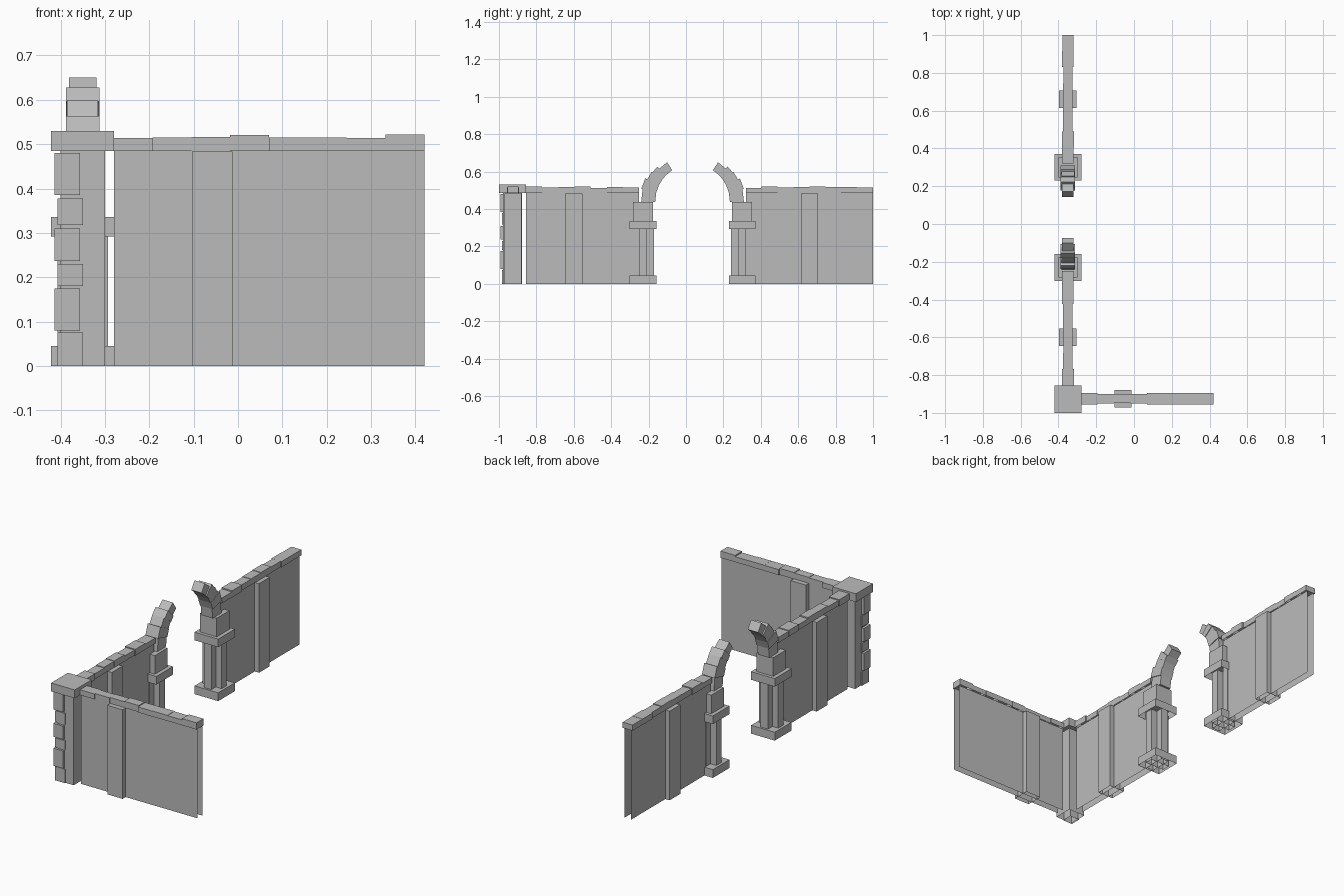
import bpy, bmesh, math, random

old = bpy.data.objects.get("Cube")
if old:
    bpy.data.objects.remove(old)

random.seed(4)
CX, CY = -0.35, -0.925          # wall centre lines
WALL_TOP = 0.485

stone = bpy.data.materials.new("grey_stone")
stone.use_nodes = True
stone.diffuse_color = (0.5, 0.5, 0.5, 1)
stone.node_tree.nodes["Principled BSDF"].inputs["Base Color"].default_value = (0.5, 0.5, 0.5, 1)


def finish(name, bm):
    mesh = bpy.data.meshes.new(name)
    bm.to_mesh(mesh)
    bm.free()
    mesh.materials.append(stone)
    ob = bpy.data.objects.new(name, mesh)
    bpy.context.collection.objects.link(ob)
    return ob


def block(name, x, y, z, open_axes=()):
    """Box from three (low, high) ranges, hollow underneath and along open axes."""
    bm = bmesh.new()
    bmesh.ops.create_cube(bm, size=1)
    for v in bm.verts:
        v.co = [(lo + hi) / 2 + c * (hi - lo) for c, (lo, hi) in zip(v.co, (x, y, z))]
    bm.normal_update()
    gone = [f for f in bm.faces
            if f.normal.z < -0.5 or any(abs(f.normal[a]) > 0.5 for a in open_axes)]
    bmesh.ops.delete(bm, geom=gone, context='FACES')
    return finish(name, bm)


def around(c, half):
    return (c - half, c + half)


def wall(name, axis, start, end, pilaster):
    """Thin hollow wall with a pilaster and a row of uneven coping stones."""
    centre = CY if axis == 0 else CX

    def piece(part, along, half, z, open_axes=()):
        across = around(centre, half)
        xy = (along, across) if axis == 0 else (across, along)
        block(name + part, xy[0], xy[1], z, open_axes)

    piece("_panel", (start, end), 0.02, (0, WALL_TOP), (0, 1)[axis:axis + 1])
    piece("_pilaster", around(pilaster, 0.046), 0.046, (0, 0.483))
    count = round((end - start) / 0.085)
    step = (end - start) / count
    for i in range(count):
        a = start + i * step
        # stones are slimmer near the pilaster
        near = abs(a + step / 2 - pilaster) < 0.15
        half = (0.024 if near else 0.03) + random.uniform(-0.001, 0.002)
        piece("_coping", (a, a + step), half, (WALL_TOP, random.uniform(0.513, 0.522)))


wall("front_wall", 0, -0.28, 0.42, -0.058)
wall("near_side_wall", 1, -0.855, -0.25, -0.6)
wall("far_side_wall", 1, 0.32, 1.0, 0.66)

# Corner pillar, its cap and the corner stones
block("corner_pillar", around(CX, 0.05), around(CY - 0.003, 0.051), (0, WALL_TOP))
block("corner_cap", around(CX, 0.071), (-1.0, -0.855), (WALL_TOP, 0.53))
courses = [(0, 0.075), (0.08, 0.175), (0.18, 0.23), (0.237, 0.31), (0.318, 0.378), (0.385, 0.48)]
for i, z in enumerate(courses):
    shift = 0.007 * (i % 2)
    block("corner_stone", (-0.407 - shift, -0.349 - shift), (-0.984 - shift, -0.926 - shift), z)


def arch_stone(name, springer, side, a0, a1, outer, half):
    """Wedge of the broken arch between two angles, swept across the wall."""
    inner, base = 0.2, 0.44
    bm = bmesh.new()
    rings = []
    for x in around(CX, half):
        ring = []
        for r, a in ((inner, a0), (outer, a0), (outer, a1), (inner, a1)):
            t = math.radians(a)
            ring.append(bm.verts.new((x, springer + side * r * math.cos(t), base + r * math.sin(t))))
        rings.append(ring)
    bm.faces.new(rings[0])
    bm.faces.new(rings[1][::-1])
    for i in range(4):
        j = (i + 1) % 4
        bm.faces.new((rings[0][i], rings[0][j], rings[1][j], rings[1][i]))
    bmesh.ops.recalc_face_normals(bm, faces=bm.faces)
    finish(name, bm)


# Gate columns with the broken arch springing from each
ARCH = [(-1, 14, 0.275, 0.034), (14, 26, 0.282, 0.038), (26, 36, 0.27, 0.035),
        (36, 45, 0.265, 0.038), (45, 57, 0.25, 0.031)]
for name, cy, side in (("near_gate", -0.23, -1), ("far_gate", 0.3, 1)):
    block(name + "_base", around(CX, 0.071), around(cy, 0.071), (0, 0.045))
    block(name + "_shaft_across", around(CX, 0.057), around(cy, 0.022), (0, 0.3))
    block(name + "_shaft_along", around(CX, 0.022), around(cy, 0.06), (0, 0.3))
    block(name + "_impost", around(CX, 0.071), around(cy, 0.071), (0.292, 0.336))
    block(name + "_upper_block", around(CX, 0.05), around(cy, 0.054), (0.336, 0.437))
    for a0, a1, outer, half in ARCH:
        arch_stone(name + "_arch_stone", 0.035, side, a0, a1, outer, half)
